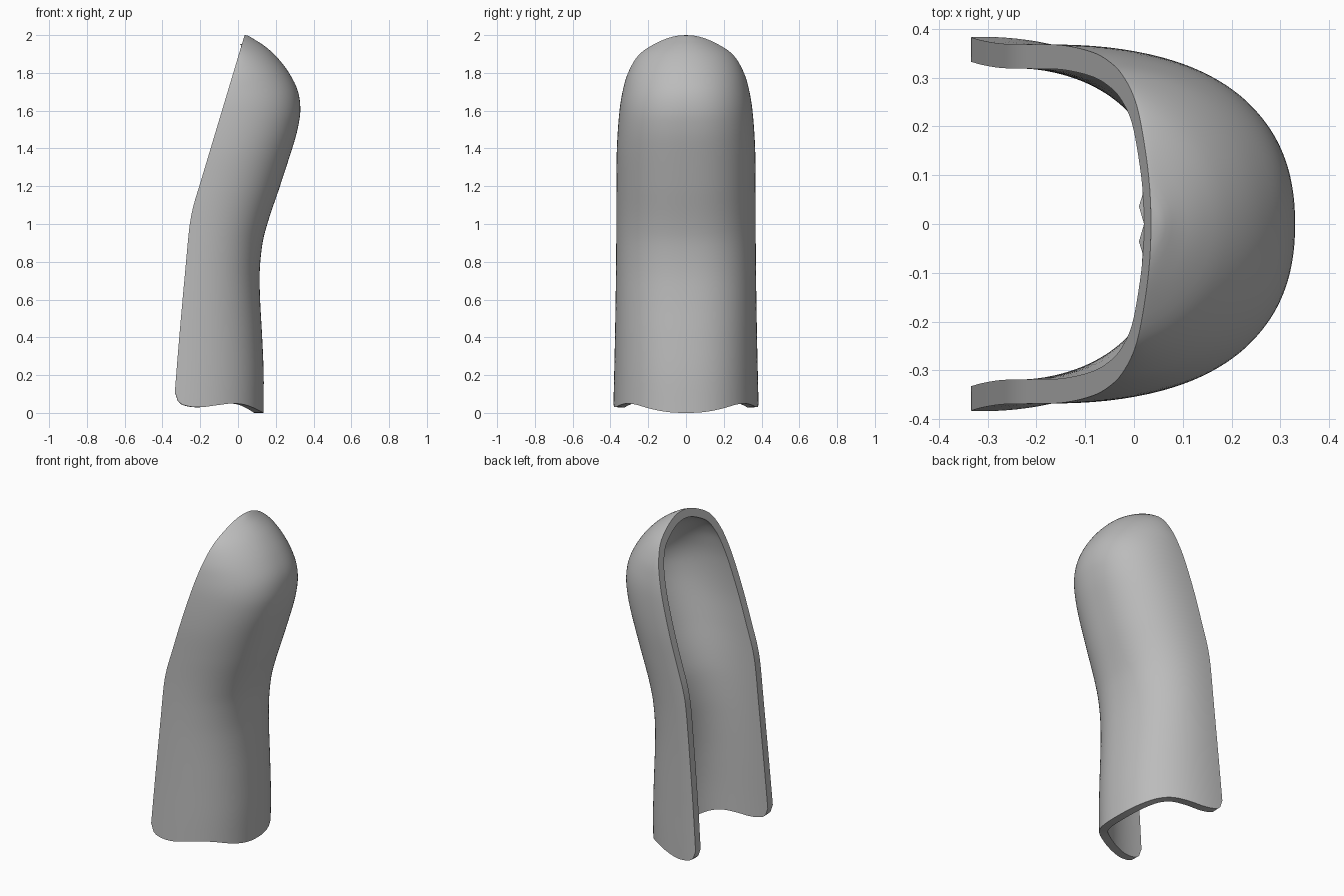
import bpy, bmesh, math
from mathutils import Vector

if "Cube" in bpy.data.objects:
    bpy.data.objects.remove(bpy.data.objects["Cube"])

COLS, ROWS, WALL = 120, 72, 0.05


def curve(keys):
    """Smooth cubic interpolation through (key, value) pairs."""
    keys = sorted(keys)

    def slope(i):
        a, b = keys[max(i - 1, 0)], keys[min(i + 1, len(keys) - 1)]
        return (b[1] - a[1]) / (b[0] - a[0])

    def f(x):
        x = min(max(x, keys[0][0]), keys[-1][0])
        i = max(j for j in range(len(keys) - 1) if keys[j][0] <= x)
        (x0, y0), (x1, y1) = keys[i], keys[i + 1]
        h = x1 - x0
        s = (x - x0) / h
        return (y0 * (1 + 2 * s) * (1 - s) ** 2 + y1 * s * s * (3 - 2 * s)
                + h * slope(i) * s * (1 - s) ** 2 - h * slope(i + 1) * s * s * (1 - s))
    return f


def dome_curve(keys):
    """Same, but spaced so the round top stays smooth."""
    g = curve([(math.sqrt(2 - z), v) for z, v in keys])
    return lambda z: g(math.sqrt(max(2 - z, 0)))


# Side profiles, all against height
front_x = dome_curve([(0, .135), (.2, .136), (.4, .128), (.6, .117), (.75, .115), (.9, .13),
                      (1.0, .155), (1.2, .222), (1.4, .287), (1.5, .315), (1.6, .33),
                      (1.7, .318), (1.8, .27), (1.9, .19), (1.95, .13), (1.98, .082), (2, .035)])
half_width = dome_curve([(0, .385), (.4, .376), (.8, .37), (1.2, .368), (1.4, .366), (1.6, .352),
                         (1.7, .336), (1.8, .307), (1.9, .245), (1.96, .153), (2, 0)])
back_x = curve([(0, -.342), (.1, -.335), (.4, -.311), (.8, -.275), (1.0, -.255), (1.1, -.235),
                (1.2, -.205), (1.4, -.145), (1.6, -.085), (1.8, -.025), (2, .035)])
power_x = curve([(0, 2.3), (1.2, 2.35), (1.6, 2.25), (1.8, 1.85), (1.9, 1.5), (2, 1)])
power_y = curve([(0, 2.3), (1.5, 2.35), (1.8, 2.1), (2, 2)])
# Wavy lower hem, from back edge (0) to front centre (1)
hem = curve([(0, .11), (.03, .07), (.1, .043), (.28, .03), (.5, .042), (.66, .05),
             (.8, .042), (.92, .02), (1, 0)])


def point(row, col):
    t = math.pi * (col / COLS - .5)
    c, s = max(math.cos(t), 0), math.sin(t)
    h = 1 - (1 - row / ROWS) ** 1.5
    base = hem(c ** (2 / 2.3))
    z = base + (2 - base) * h
    x = back_x(z) + (front_x(z) - back_x(z)) * c ** (2 / power_x(z))
    y = math.copysign(half_width(z) * abs(s) ** (2 / power_y(z)), s)
    return Vector((x, y, z))


def skin(bm, grid, pole, flip):
    def face(vs):
        bm.faces.new(vs[::-1] if flip else vs)
    for r in range(ROWS - 1):
        for c in range(COLS):
            face([grid[r][c], grid[r][c + 1], grid[r + 1][c + 1], grid[r + 1][c]])
    for c in range(COLS):
        face([grid[-1][c], grid[-1][c + 1], pole])


bm = bmesh.new()
# Outer skin
outer = [[bm.verts.new(point(r, c)) for c in range(COLS + 1)] for r in range(ROWS)]
top = bm.verts.new((.035, 0, 2))
skin(bm, outer, top, False)
bm.normal_update()


def inset(v, on_rim):
    n = v.normal.copy()
    if on_rim:  # keep the rim in the plane of the open back
        z = v.co.z
        e = .01 if z < 1.9 else -.01
        cut = Vector((-1, 0, (back_x(z + e) - back_x(z)) / e)).normalized()
        n = (n - cut * n.dot(cut)).normalized()
    return v.co - n * WALL


# Inner skin, then the rim and hem that join both
inner_co = [[inset(v, c in (0, COLS)) for c, v in enumerate(row)] for row in outer]
top_co = inset(top, True)
inner = [[bm.verts.new(p) for p in row] for row in inner_co]
top_in = bm.verts.new(top_co)
skin(bm, inner, top_in, True)
out_loop = outer[0] + [r[-1] for r in outer[1:]] + [top] + [r[0] for r in outer[:0:-1]]
in_loop = inner[0] + [r[-1] for r in inner[1:]] + [top_in] + [r[0] for r in inner[:0:-1]]
for i in range(len(out_loop)):
    j = (i + 1) % len(out_loop)
    bm.faces.new([out_loop[j], out_loop[i], in_loop[i], in_loop[j]])
bmesh.ops.recalc_face_normals(bm, faces=bm.faces[:])

mesh = bpy.data.meshes.new("curved_shell")
bm.to_mesh(mesh)
bm.free()
shell = bpy.data.objects.new("curved_shell", mesh)
bpy.context.collection.objects.link(shell)
grey = bpy.data.materials.new("light_grey")
grey.diffuse_color = (.5, .5, .5, 1)
grey.use_nodes = True
grey.node_tree.nodes["Principled BSDF"].inputs["Base Color"].default_value = grey.diffuse_color
mesh.materials.append(grey)

bpy.context.view_layer.objects.active = shell
shell.select_set(True)
bpy.ops.object.shade_smooth_by_angle(angle=math.radians(40))
